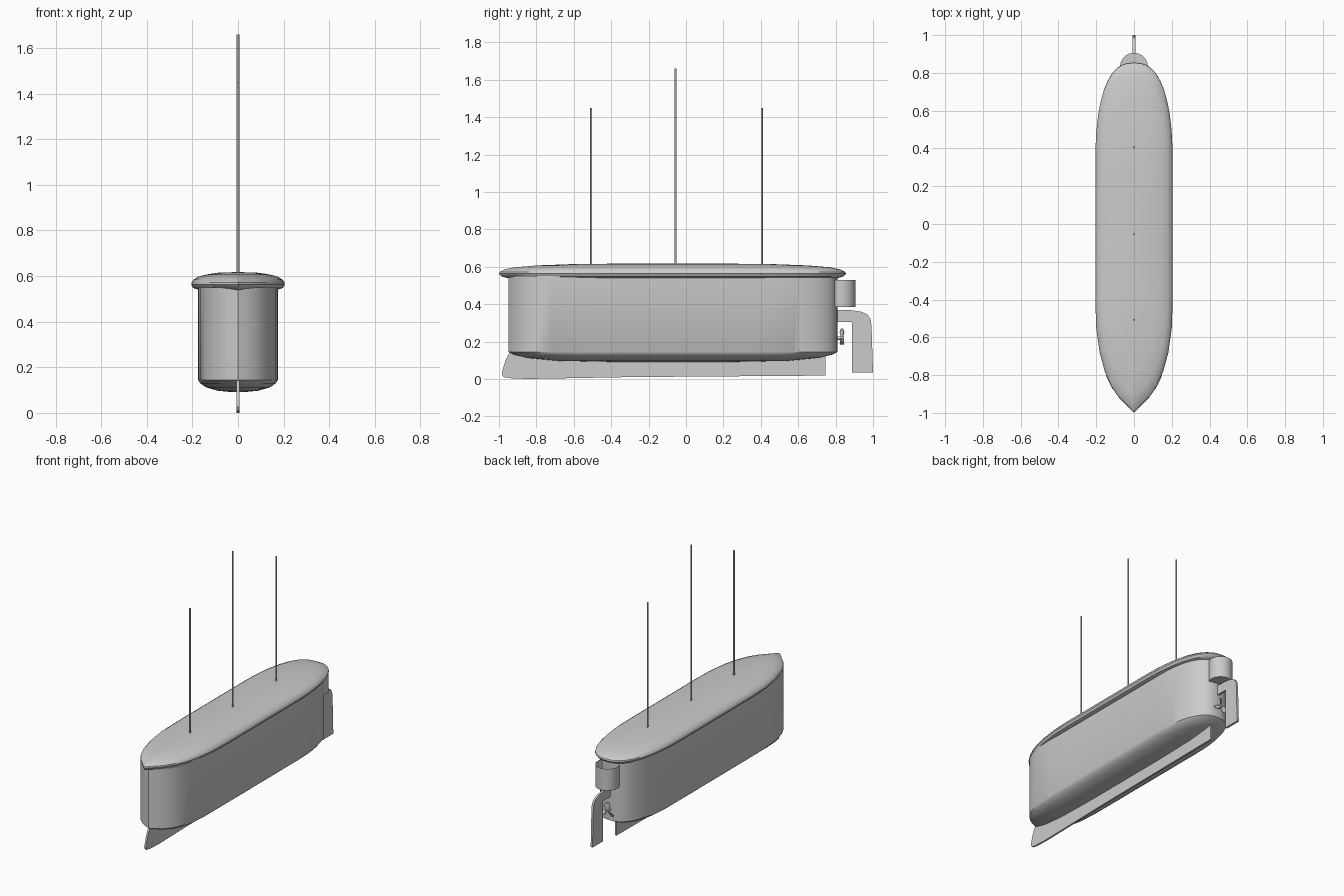
import bpy, bmesh, math
from mathutils import Vector

if "Cube" in bpy.data.objects:
    bpy.data.objects.remove(bpy.data.objects["Cube"])

grey = bpy.data.materials.new("plain_grey")
grey.diffuse_color = (0.6, 0.6, 0.6, 1)
grey.use_nodes = True
grey.node_tree.nodes["Principled BSDF"].inputs["Base Color"].default_value = grey.diffuse_color


def finish(name, bm, smooth=True, fix=True):
    if fix:
        bmesh.ops.recalc_face_normals(bm, faces=bm.faces)
    me = bpy.data.meshes.new(name)
    bm.to_mesh(me)
    bm.free()
    me.materials.append(grey)
    ob = bpy.data.objects.new(name, me)
    bpy.context.collection.objects.link(ob)
    if smooth:
        bpy.ops.object.select_all(action='DESELECT')
        ob.select_set(True)
        bpy.context.view_layer.objects.active = ob
        bpy.ops.object.shade_smooth_by_angle(angle=math.radians(35))
    return ob


def outline(width, y0, stern, bow, power=2.5, n=14):
    """Closed plan: rounded stern, pointed bow."""
    half = []
    for i in range(n + 1):
        a = math.pi / 2 * (1 - i / n)
        half.append((width * math.cos(a) ** (2 / power),
                     y0 + (stern - y0) * math.sin(a) ** (2 / power)))
    half[0] = (0, stern)
    half += [(x, y) for y, x in bow]
    return half + [(-x, y) for x, y in half[-2:0:-1]]


def loft(name, plan, rings, cy):
    """Stack scaled copies (sx, sy, z) of a plan, capped at both ends."""
    bm = bmesh.new()
    loops = [[bm.verts.new((x * sx, cy + (y - cy) * sy, z)) for x, y in plan]
             for sx, sy, z in rings]
    n = len(plan)
    for a, b in zip(loops, loops[1:]):
        for i in range(n):
            j = (i + 1) % n
            bm.faces.new((a[i], a[j], b[j], b[i]))
    bm.faces.new(loops[0])
    bm.faces.new(loops[-1])
    return finish(name, bm)


def plate(name, profile, half):
    """Thin vertical plate on x = 0 from a (y, z) profile."""
    bm = bmesh.new()
    f = bm.faces.new([bm.verts.new((-half, y, z)) for y, z in profile])
    ext = bmesh.ops.extrude_face_region(bm, geom=[f])
    vs = [v for v in ext['geom'] if isinstance(v, bmesh.types.BMVert)]
    bmesh.ops.translate(bm, verts=vs, vec=(2 * half, 0, 0))
    return finish(name, bm)


# hull with rounded bottom
hull_bow = [(-0.4, .175), (-.6, .174), (-.72, .166), (-.81, .145), (-.87, .115),
            (-.91, .075), (-.935, .035), (-.95, 0)]
loft("hull", outline(.175, .4, .81, hull_bow),
     [(1, 1, .55), (1, 1, .145), (.95, .97, .13), (.8, .88, .112),
      (.5, .7, .097), (.15, .35, .091)], -.07)

# domed deck with overhanging rim
deck_bow = [(-.4, .205), (-.55, .2), (-.68, .182), (-.78, .155), (-.86, .12),
            (-.915, .083), (-.95, .048), (-.975, .023), (-1, 0)]
loft("deck", outline(.205, .3, .855, deck_bow),
     [(.85, .955, .54), (.96, .985, .548), (1, 1, .563), (.995, .997, .572),
      (.95, .97, .585), (.86, .91, .597), (.68, .78, .607), (.42, .55, .615),
      (.12, .2, .617)], -.07)

# keel fin
plate("keel", [(-.94, .15), (-.965, .1), (-.98, .05), (-.985, .025), (-.975, .01),
               (-.94, .004), (-.85, 0), (-.3, .01), (.745, .018), (.745, .13)], .006)

# rudder with curved arm
plate("rudder", [(.79, .37), (.88, .368), (.935, .36), (.97, .345), (.987, .32),
                 (.992, .28), (1, .035), (.888, .035), (.888, .305), (.79, .305)], .007)


# masts
def rod(name, p, q, r, seg=12):
    p, q = Vector(p), Vector(q)
    bm = bmesh.new()
    bmesh.ops.create_cone(bm, cap_ends=True, segments=seg, radius1=r, radius2=r,
                          depth=(q - p).length)
    bmesh.ops.rotate(bm, verts=bm.verts,
                     matrix=Vector((0, 0, 1)).rotation_difference(q - p).to_matrix())
    bmesh.ops.translate(bm, verts=bm.verts, vec=(p + q) / 2)
    return finish(name, bm)


for name, y, top in (("fore_mast", -.507, 1.45), ("main_mast", -.055, 1.66),
                     ("aft_mast", .406, 1.45)):
    rod(name, (0, y, .6), (0, y, top), .0055)

# open-topped round housing at the stern
bm = bmesh.new()
bmesh.ops.create_cone(bm, cap_ends=True, segments=32, radius1=.074, radius2=.074, depth=.145)
bmesh.ops.delete(bm, geom=[f for f in bm.faces if f.normal.z > .9], context='FACES_ONLY')
bmesh.ops.translate(bm, verts=bm.verts, vec=(0, .832, .4575))
finish("stern_housing", bm, fix=False)

# propeller: shaft and three twisted blades
cz, cy = .218, .834
rod("propeller_shaft", (0, .78, cz), (0, .846, cz), .01)
for k in range(3):
    a = k * 2 * math.pi / 3
    bm = bmesh.new()
    loops = []
    for r, w, tw in ((.005, .007, .9), (.03, .018, .65), (.045, .016, .5), (.053, .007, .4)):
        ring = []
        for u, t in ((-w, -.002), (w, -.002), (w, .002), (-w, .002)):
            s = u * math.cos(tw) - t * math.sin(tw)
            d = u * math.sin(tw) + t * math.cos(tw)
            ring.append(bm.verts.new((s * math.cos(a) + r * math.sin(a), cy + d,
                                      cz - s * math.sin(a) + r * math.cos(a))))
        loops.append(ring)
    for p, q in zip(loops, loops[1:]):
        for i in range(4):
            j = (i + 1) % 4
            bm.faces.new((p[i], p[j], q[j], q[i]))
    bm.faces.new(loops[0])
    bm.faces.new(loops[-1])
    finish("propeller_blade_%d" % (k + 1), bm)
